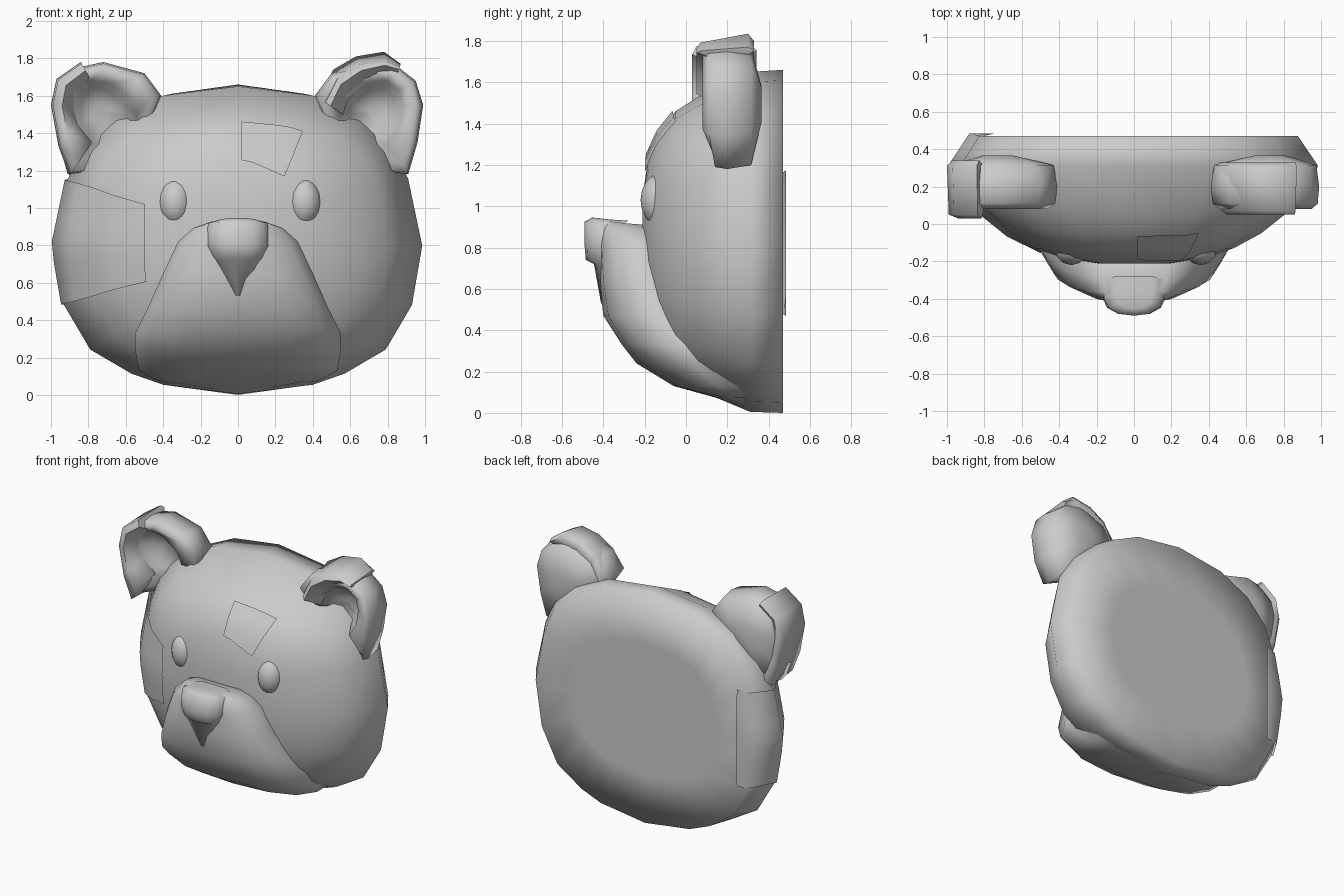
import bpy, bmesh, math
from mathutils import Vector

if "Cube" in bpy.data.objects:
    bpy.data.objects.remove(bpy.data.objects["Cube"])

grey = bpy.data.materials.new("plain grey")
grey.use_nodes = True
tone = (0.6, 0.6, 0.6, 1)
grey.diffuse_color = tone
grey.node_tree.nodes["Principled BSDF"].inputs["Base Color"].default_value = tone


def finish(name, bm, angle):
    bmesh.ops.remove_doubles(bm, verts=bm.verts, dist=0.0005)
    bmesh.ops.recalc_face_normals(bm, faces=bm.faces)
    mesh = bpy.data.meshes.new(name)
    bm.to_mesh(mesh)
    bm.free()
    mesh.materials.append(grey)
    obj = bpy.data.objects.new(name, mesh)
    bpy.context.collection.objects.link(obj)
    bpy.ops.object.select_all(action='DESELECT')
    obj.select_set(True)
    bpy.context.view_layer.objects.active = obj
    bpy.ops.object.shade_smooth_by_angle(angle=math.radians(angle))
    return obj


def loft(name, rings, angle=60, closed=True, caps=True):
    """Skin a list of equal-length point rings."""
    bm = bmesh.new()
    rows = [[bm.verts.new(p) for p in ring] for ring in rings]
    n = len(rows[0])
    for a, b in zip(rows, rows[1:]):
        for i in range(n if closed else n - 1):
            j = (i + 1) % n
            bm.faces.new((a[i], a[j], b[j], b[i]))
    if caps:
        bm.faces.new(rows[0])
        bm.faces.new(rows[-1])
    return finish(name, bm, angle)


def mirror_ring(half):
    """Complete a half outline whose ends lie on x = 0."""
    return half + [(-x, *rest) for x, *rest in reversed(half[1:-1])]


# Head: one outline, scaled through the depth, with a flat back
outline = mirror_ring([(0, 1.66), (.4, 1.61), (.66, 1.5), (.83, 1.34), (.91, 1.16), (.985, .8),
                       (.93, .48), (.79, .24), (.57, .11), (.4, .05), (0, 0)])
slices = [(.47, .6, 1.3, .34), (.47, .89, 1.66, 0), (.31, 1, 1.65, .005), (.06, .83, 1.53, .11),
          (-.05, .69, 1.46, .21), (-.13, .54, 1.36, .36), (-.18, .39, 1.25, .52),
          (-.21, .2, 1.05, .74)]
head = loft("head", [[(x * s, y, low + z / 1.66 * (top - low)) for x, z in outline]
                     for y, s, top, low in slices], 180)


# Muzzle and nose: stacked sections of half-width, front, side and back depth
def sections(name, levels):
    rings = []
    for z, w, front, side, back, tilt in levels:
        half = [(0, front, z), (w * .5, front + (side - front) * .1, z),
                (w * .85, front + (side - front) * .43, z - tilt * .3),
                (w, side, z - tilt * .6), (w, back, z - tilt), (0, back, z - tilt)]
        rings.append(mirror_ring(half))
    return loft(name, rings, 85)


sections("muzzle", [(.935, .17, -.42, -.29, -.12, .03), (.91, .24, -.425, -.28, -.12, .03),
                    (.82, .32, -.425, -.26, -.1, 0), (.65, .4, -.42, -.23, -.05, 0),
                    (.47, .48, -.4, -.16, 0, 0), (.33, .55, -.31, -.06, .1, 0),
                    (.24, .55, -.24, .04, .2, 0), (.13, .53, -.06, .15, .3, 0),
                    (.075, .43, .14, .24, .34, 0), (.012, .05, .31, .385, .4, 0)])
sections("nose", [(.945, .1, -.455, -.37, -.28, .015), (.925, .16, -.49, -.39, -.3, .01),
                  (.8, .17, -.49, -.39, -.33, 0), (.74, .14, -.485, -.39, -.36, 0),
                  (.72, .13, -.445, -.39, -.35, 0), (.53, .02, -.411, -.36, -.34, 0)])

# Eyes
for x, label in ((.355, "left"), (-.335, "right")):
    bm = bmesh.new()
    bmesh.ops.create_uvsphere(bm, u_segments=12, v_segments=8, radius=1)
    for v in bm.verts:
        v.co = Vector((x + v.co.x * .09, -.13 + v.co.y * .09, 1.03 + v.co.z * .125))
    finish(label + "_eye", bm, 180)

# Ears: thick rim around a hollow bowl, with the root sunk into the head
rim = [(.41, 1.6), (.5, 1.72), (.72, 1.78), (.86, 1.75), (.95, 1.68), (.99, 1.55), (.96, 1.35),
       (.91, 1.18), (.76, 1.2), (.5, 1.4)]
bowl = [(.54, 1.5), (.57, 1.58), (.69, 1.67), (.79, 1.68), (.86, 1.63), (.88, 1.55), (.86, 1.43),
        (.79, 1.34), (.72, 1.34), (.6, 1.44)]


def toward(points, t, y):
    """Shrink an ear outline and set its depth; the root stays far back."""
    return [(x + (.74 - x) * t, max(y, .27) if i > 7 else max(y, .14) if i == 7 else y,
             z + (1.5 - z) * t) for i, (x, z) in enumerate(points)]


for side, label in ((1, "left"), (-1, "right")):
    layers = [toward(rim, .7, .365), toward(rim, .06, .315), toward(rim, 0, .2),
              toward(rim, .03, .11), toward(rim, .16, .08), toward(bowl, 0, .12),
              toward(bowl, .25, .22), toward(bowl, .7, .25)]
    loft(label + "_ear", [[(side * x, y, z) for x, y, z in layer] for layer in layers], 100)


# Sewn sleeves that wrap part of each ear rim, flaring towards the back
def sleeve(name, outer, inner, front, back, flare):
    rings = []
    for (ox, oz), (ix, iz) in zip(outer, inner):
        edge = [(ox + (ix - ox) * t, oz + (iz - oz) * t) for t in (flare, .5, .25)]
        rings.append([(ox, back - .03, oz), (edge[0][0], front + .02, edge[0][1]),
                      (edge[1][0], front, edge[1][1]), (ix, front + .09, iz),
                      (ix, back - .05, iz), (edge[2][0], back, edge[2][1])])
    return loft(name, rings, 75)


sleeve("left_ear_sleeve", [(.43, 1.59), (.51, 1.74), (.63, 1.81), (.78, 1.835), (.87, 1.77)],
       [(.56, 1.5), (.59, 1.58), (.69, 1.66), (.79, 1.69), (.85, 1.71)], .05, .33, .3)
sleeve("right_ear_sleeve", [(-.84, 1.78), (-.97, 1.69), (-1, 1.55), (-.96, 1.33), (-.9, 1.17)],
       [(-.79, 1.69), (-.87, 1.62), (-.88, 1.54), (-.86, 1.45), (-.78, 1.35)], .03, .34, .08)


# Patches: small grids wrapped onto the head
def patch(name, columns, rows):
    grid = [[Vector(a).lerp(Vector(b), i / rows) for i in range(rows + 1)] for a, b in columns]
    obj = loft(name, grid, 180, closed=False, caps=False)
    wrap = obj.modifiers.new("wrap", 'SHRINKWRAP')
    wrap.target = head
    wrap.wrap_mode = 'ABOVE_SURFACE'
    wrap.offset = .015


top_edge = [Vector((.02, -.08, 1.47)), Vector((.36, -.07, 1.44))]
low_edge = [Vector((.02, -.22, 1.27)), Vector((.25, -.22, 1.17))]
patch("forehead_patch", [(top_edge[0].lerp(top_edge[1], i / 4), low_edge[0].lerp(low_edge[1], i / 4))
                         for i in range(5)], 4)
patch("cheek_patch", [((x, y, top), (x, y, low)) for x, y, top, low in (
    (-.74, .49, 1.17, .47), (-.88, .49, 1.17, .47), (-.98, .31, 1.16, .48), (-.9, .17, 1.14, .5),
    (-.82, .05, 1.12, .52), (-.68, -.07, 1.07, .56), (-.5, -.16, 1.02, .6))], 6)
